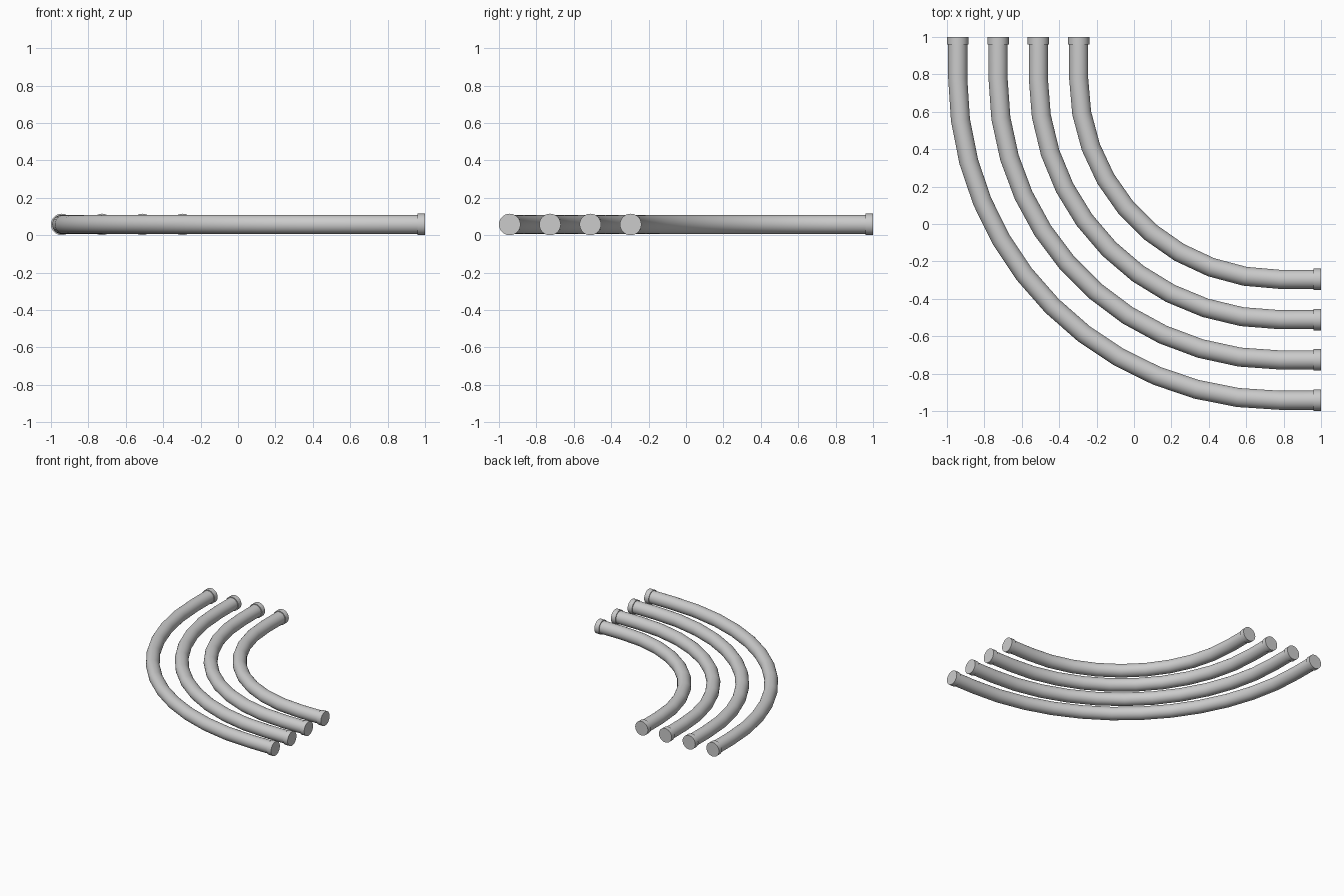
import bpy, bmesh, math
from mathutils import Vector, Matrix

if "Cube" in bpy.data.objects:
    bpy.data.objects.remove(bpy.data.objects["Cube"], do_unlink=True)

SIDES = 32
PIPE_R = 0.051
COLLAR_R = 0.0575
COLLAR_LEN = 0.04
BEND = 0.78        # shared centre of all bends (x and y)
SPACING = 0.2155

steel = bpy.data.materials.new("light grey steel")
steel.use_nodes = True
grey = (0.6, 0.6, 0.6, 1)
steel.diffuse_color = grey
steel.node_tree.nodes["Principled BSDF"].inputs["Base Color"].default_value = grey


def finish(bm, name):
    bmesh.ops.recalc_face_normals(bm, faces=bm.faces)
    mesh = bpy.data.meshes.new(name)
    bm.to_mesh(mesh)
    bm.free()
    mesh.materials.append(steel)
    obj = bpy.data.objects.new(name, mesh)
    bpy.context.collection.objects.link(obj)
    bpy.ops.object.select_all(action="DESELECT")
    obj.select_set(True)
    bpy.context.view_layer.objects.active = obj
    bpy.ops.object.shade_smooth_by_angle(angle=math.radians(35))


def bent_pipe(name, offset, steps):
    """Quarter-circle pipe with a short straight leg at each end."""
    radius = BEND - offset
    end = 1 - COLLAR_LEN / 2
    stations = [(Vector((offset, end, COLLAR_R)), 0)]
    for i in range(steps + 1):
        a = math.pi / 2 * i / steps
        stations.append((Vector((BEND - radius * math.cos(a),
                                 BEND - radius * math.sin(a), COLLAR_R)), a))
    stations.append((Vector((end, offset, COLLAR_R)), math.pi / 2))

    bm = bmesh.new()
    rings = []
    for centre, a in stations:
        out = Vector((-math.cos(a), -math.sin(a), 0))
        ring = []
        for k in range(SIDES):
            t = math.tau * k / SIDES
            offset_vec = out * math.cos(t) + Vector((0, 0, math.sin(t)))
            ring.append(bm.verts.new(centre + offset_vec * PIPE_R))
        rings.append(ring)
    for r, s in zip(rings, rings[1:]):
        for k in range(SIDES):
            n = (k + 1) % SIDES
            bm.faces.new((r[k], r[n], s[n], s[k]))
    bm.faces.new(rings[0])
    bm.faces.new(rings[-1])
    finish(bm, name)


def collar(name, location, axis):
    """Short closed disc around a pipe end."""
    bm = bmesh.new()
    turn = Matrix.Rotation(math.pi / 2, 4, axis)
    bmesh.ops.create_cone(bm, cap_ends=True, segments=SIDES, radius1=COLLAR_R,
                          radius2=COLLAR_R, depth=COLLAR_LEN,
                          matrix=Matrix.Translation(location) @ turn)
    finish(bm, name)


# Four nested pipes, outermost first, each with a collar at both ends
for i in range(4):
    offset = -1 + COLLAR_R + SPACING * i
    middle = 1 - COLLAR_LEN / 2
    bent_pipe(f"pipe_{i + 1}", offset, 12 - i)
    collar(f"back_collar_{i + 1}", Vector((offset, middle, COLLAR_R)), "X")
    collar(f"left_collar_{i + 1}", Vector((middle, offset, COLLAR_R)), "Y")
